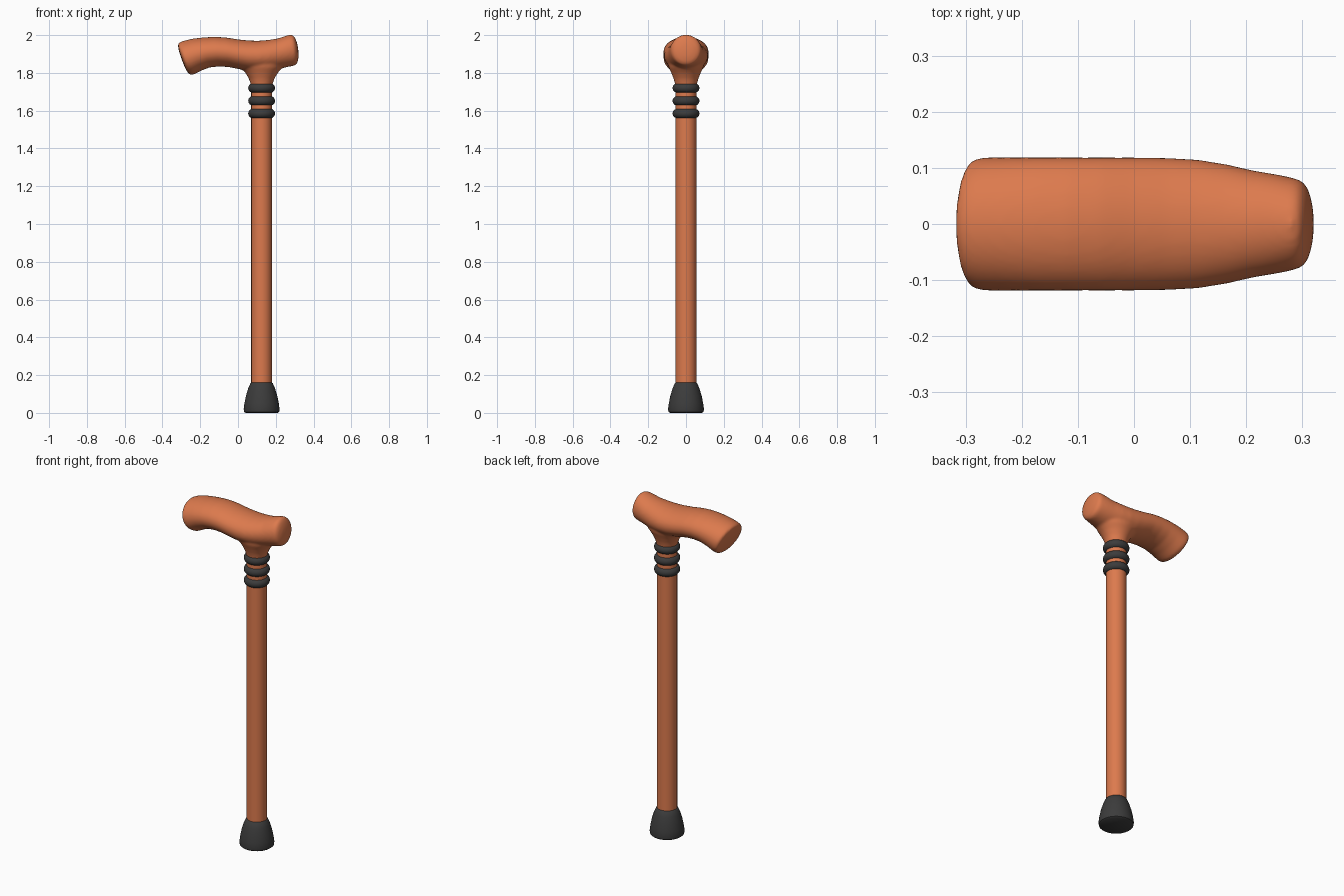
import bpy, bmesh, math
from mathutils import Vector

cube = bpy.data.objects.get("Cube")
if cube:
    bpy.data.objects.remove(cube, do_unlink=True)


def material(name, rgb):
    m = bpy.data.materials.new(name)
    m.use_nodes = True
    m.diffuse_color = (*rgb, 1)
    m.node_tree.nodes["Principled BSDF"].inputs["Base Color"].default_value = (*rgb, 1)
    return m


wood = material("orange wood", (0.72, 0.195, 0.075))
rubber = material("dark rubber", (0.045, 0.045, 0.045))
SHAFT_X = 0.125
SIDES = 40


def loft(bm, sections):
    """Skin ellipses given as (centre, half axis a, half axis b), capped at both ends."""
    rings = []
    for c, a, b in sections:
        angles = [2 * math.pi * i / SIDES for i in range(SIDES)]
        rings.append([bm.verts.new(c + a * math.cos(t) + b * math.sin(t)) for t in angles])
    for r, s in zip(rings, rings[1:]):
        for i in range(SIDES):
            j = (i + 1) % SIDES
            bm.faces.new((r[i], r[j], s[j], s[i]))
    bm.faces.new(rings[0][::-1])
    bm.faces.new(rings[-1])


def make_object(name, bm, mat):
    bmesh.ops.recalc_face_normals(bm, faces=bm.faces)
    mesh = bpy.data.meshes.new(name)
    bm.to_mesh(mesh)
    bm.free()
    mesh.materials.append(mat)
    ob = bpy.data.objects.new(name, mesh)
    bpy.context.collection.objects.link(ob)
    bpy.ops.object.select_all(action="DESELECT")
    ob.select_set(True)
    bpy.context.view_layer.objects.active = ob
    bpy.ops.object.shade_smooth_by_angle(angle=math.radians(40))
    return ob


def upright(profile):
    """Round sections about the shaft axis from (radius x, radius y, z)."""
    return [(Vector((SHAFT_X, 0, z)), Vector((rx, 0, 0)), Vector((0, ry, 0)))
            for rx, ry, z in profile]


def turned(name, profile, mat):
    bm = bmesh.new()
    loft(bm, upright([(r, r, z) for r, z in profile]))
    return make_object(name, bm, mat)


# Shaft and rubber foot
turned("shaft", [(0.055, 0.1), (0.055, 1.76)], wood)
turned("rubber_foot", [(0.085, 0), (0.093, 0.006), (0.095, 0.02), (0.091, 0.05),
                       (0.083, 0.09), (0.071, 0.13), (0.059, 0.157), (0.054, 0.161)], rubber)

# Three collar rings
for n, z in enumerate((1.585, 1.652, 1.72)):
    ring = [(0.046 + 0.025 * math.cos(t), z + 0.025 * math.sin(t))
            for t in (math.pi * (k / 12 - 0.5) for k in range(13))]
    turned(f"collar_ring_{n + 1}", ring, rubber)

# Handle: top x, top z, bottom x, bottom z, half width
stations = [
    (-0.314, 1.958, -0.252, 1.790, 0.116),
    (-0.295, 1.968, -0.235, 1.791, 0.119),
    (-0.240, 1.981, -0.195, 1.812, 0.119),
    (-0.180, 1.988, -0.150, 1.829, 0.119),
    (-0.120, 1.991, -0.100, 1.834, 0.119),
    (-0.060, 1.987, -0.050, 1.831, 0.119),
    (0.000, 1.977, 0.005, 1.820, 0.119),
    (0.060, 1.971, 0.060, 1.810, 0.118),
    (0.110, 1.970, 0.115, 1.808, 0.115),
    (0.160, 1.974, 0.165, 1.812, 0.107),
    (0.210, 1.982, 0.220, 1.822, 0.095),
    (0.250, 1.995, 0.265, 1.832, 0.088),
    (0.280, 2.003, 0.298, 1.838, 0.081),
]
sections = []
for tx, tz, bx, bz, w in stations:
    top, low = Vector((tx, 0, tz)), Vector((bx, 0, bz))
    sections.append(((top + low) / 2, (top - low) / 2, Vector((0, w, 0))))


def dome(section, direction):
    """Shrinking sections that give an end a gently rounded cap."""
    c, a, b = section
    return [(c + direction * d, a * s, b * s)
            for s, d in ((0.93, 0.010), (0.75, 0.017), (0.45, 0.022), (0.1, 0.024))]


left_cap = dome(sections[0], Vector((-0.6, 0, -0.2)))[::-1]
right_cap = dome(sections[-1], Vector((1.25, 0, 0.1)))
bm = bmesh.new()
loft(bm, left_cap + sections + right_cap)

# Flared neck that melts into the handle
loft(bm, upright([(0.056, 0.056, 1.715), (0.058, 0.058, 1.74), (0.068, 0.066, 1.77),
                  (0.086, 0.078, 1.80), (0.112, 0.092, 1.83), (0.125, 0.095, 1.86),
                  (0.09, 0.07, 1.91)]))
handle = make_object("handle", bm, wood)
remesh = handle.modifiers.new("fuse", "REMESH")
remesh.mode = "VOXEL"
remesh.voxel_size = 0.007
remesh.use_smooth_shade = True
smooth = handle.modifiers.new("soften", "SMOOTH")
smooth.factor = 0.5
smooth.iterations = 8
